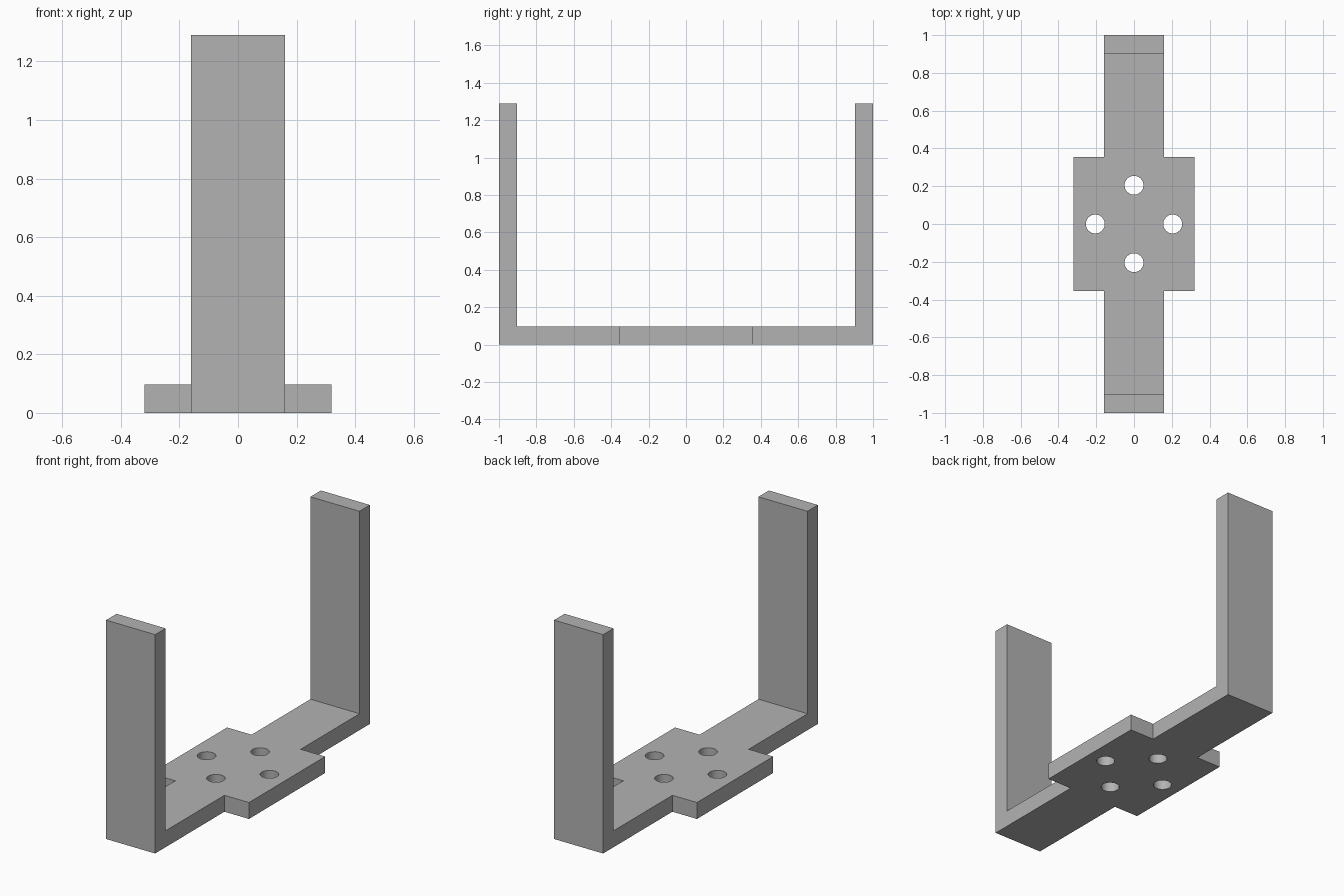
import bpy
import bmesh
from math import radians
from mathutils import Matrix, Vector

if "Cube" in bpy.data.objects:
    bpy.data.objects.remove(bpy.data.objects["Cube"], do_unlink=True)

HEIGHT, THICK = 1.29, 0.097
STRAP_X, PLATE_X, PLATE_Y = 0.16, 0.32, 0.355
HOLE_R, HOLE_OFFSET = 0.05, 0.205

grey = bpy.data.materials.new("plain_grey")
grey.use_nodes = True
colour = (0.45, 0.45, 0.45, 1)
grey.diffuse_color = colour
grey.node_tree.nodes["Principled BSDF"].inputs["Base Color"].default_value = colour


def prism(name, outline, direction):
    """Closed solid made by extruding a planar outline."""
    bm = bmesh.new()
    face = bm.faces.new([bm.verts.new(p) for p in outline])
    new = bmesh.ops.extrude_face_region(bm, geom=[face])["geom"]
    verts = [g for g in new if isinstance(g, bmesh.types.BMVert)]
    bmesh.ops.translate(bm, verts=verts, vec=Vector(direction))
    return finish(name, bm)


def finish(name, bm):
    bmesh.ops.recalc_face_normals(bm, faces=bm.faces)
    mesh = bpy.data.meshes.new(name)
    bm.to_mesh(mesh)
    bm.free()
    mesh.materials.append(grey)
    obj = bpy.data.objects.new(name, mesh)
    bpy.context.collection.objects.link(obj)
    return obj


def combine(target, tool, operation):
    """Apply a boolean and discard the tool object."""
    mod = target.modifiers.new(operation.lower(), "BOOLEAN")
    mod.operation, mod.solver, mod.object = operation, "EXACT", tool
    bpy.context.view_layer.objects.active = target
    bpy.ops.object.modifier_apply(modifier=mod.name)
    bpy.data.objects.remove(tool, do_unlink=True)


# U-shaped strap: base with two upright arms
inner = 1 - THICK
u_profile = [(-1, 0), (1, 0), (1, HEIGHT), (inner, HEIGHT),
             (inner, THICK), (-inner, THICK), (-inner, HEIGHT), (-1, HEIGHT)]
bracket = prism("u_bracket", [(-STRAP_X, y, z) for y, z in u_profile],
                (2 * STRAP_X, 0, 0))

# Wider mounting plate in the middle of the base
corners = [(-1, -1), (1, -1), (1, 1), (-1, 1)]
plate = prism("mounting_plate",
              [(sx * PLATE_X, sy * PLATE_Y, 0) for sx, sy in corners],
              (0, 0, THICK))
combine(bracket, plate, "UNION")

# Four round bolt holes in a cross pattern
bm = bmesh.new()
for x, y in [(1, 0), (-1, 0), (0, 1), (0, -1)]:
    bmesh.ops.create_cone(
        bm, cap_ends=True, segments=32, radius1=HOLE_R, radius2=HOLE_R,
        depth=4 * THICK,
        matrix=Matrix.Translation((x * HOLE_OFFSET, y * HOLE_OFFSET, 0)))
combine(bracket, finish("hole_cutters", bm), "DIFFERENCE")

# Smooth hole walls, crisp plate edges
bpy.ops.object.select_all(action="DESELECT")
bracket.select_set(True)
bpy.context.view_layer.objects.active = bracket
bpy.ops.object.shade_smooth_by_angle(angle=radians(30))
